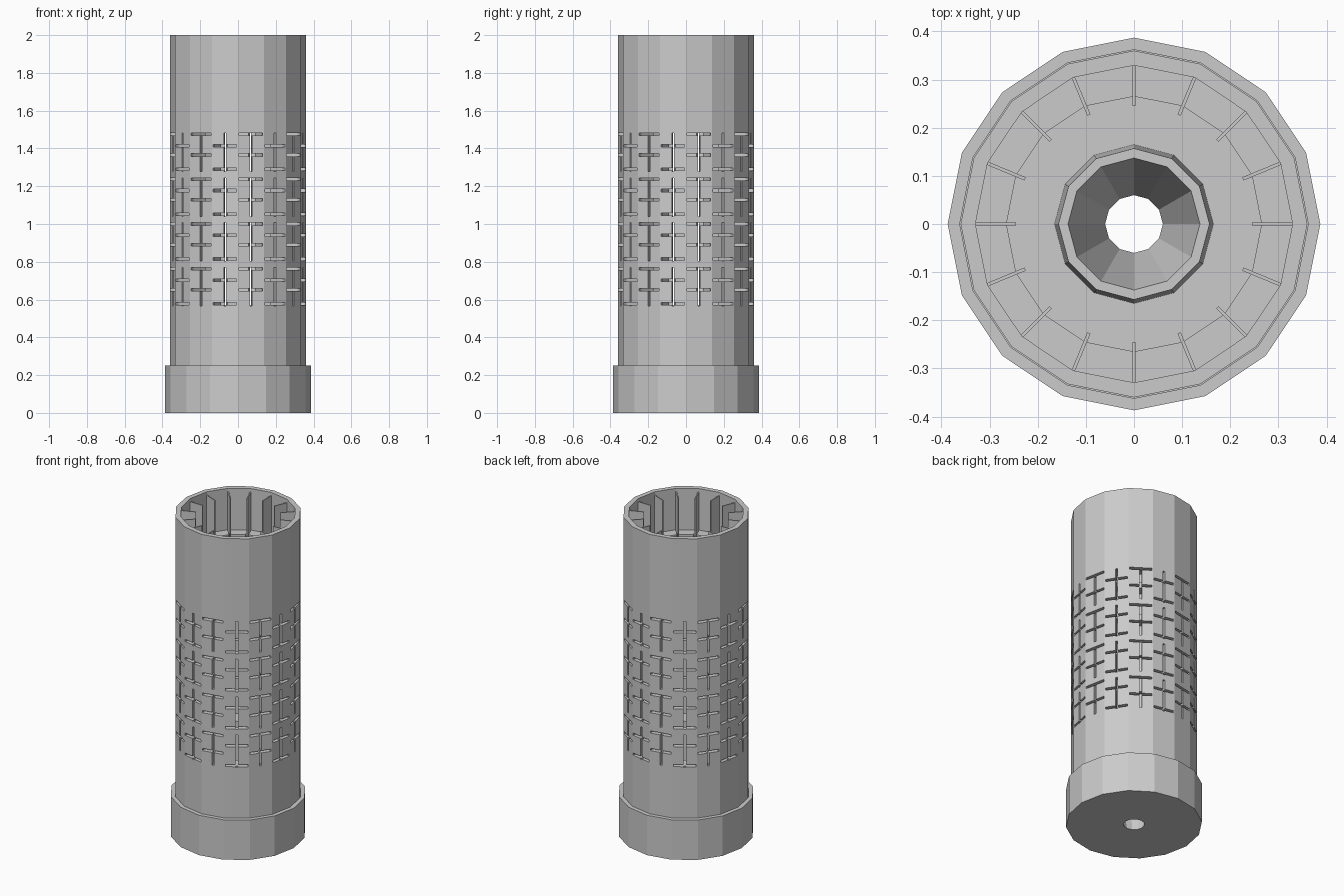
import bpy, bmesh, math
from mathutils import Vector, Matrix

if "Cube" in bpy.data.objects:
    bpy.data.objects.remove(bpy.data.objects["Cube"])

SIDES = 16
metal = bpy.data.materials.new("plain_grey")
metal.diffuse_color = (0.6, 0.6, 0.6, 1)
metal.use_nodes = True
metal.node_tree.nodes["Principled BSDF"].inputs["Base Color"].default_value = metal.diffuse_color


def finish(bm, name):
    bmesh.ops.recalc_face_normals(bm, faces=bm.faces)
    me = bpy.data.meshes.new(name)
    bm.to_mesh(me)
    bm.free()
    me.materials.append(metal)
    ob = bpy.data.objects.new(name, me)
    bpy.context.collection.objects.link(ob)
    return ob


def lathe(name, profile, sides=SIDES):
    """Spin a closed (radius, z) profile around z."""
    bm = bmesh.new()
    rings = []
    for i in range(sides):
        a = 2 * math.pi * i / sides
        rings.append([bm.verts.new((r * math.cos(a), r * math.sin(a), z)) for r, z in profile])
    n = len(profile)
    for i in range(sides):
        p, q = rings[i], rings[(i + 1) % sides]
        for j in range(n):
            k = (j + 1) % n
            bm.faces.new((p[j], q[j], q[k], p[k]))
    return finish(bm, name)


# base cap: cup with a floor and a raised outer collar
lathe("base_cap", [(0.11, 0), (0.387, 0), (0.387, 0.25), (0.362, 0.25), (0.362, 0.1), (0.11, 0.1)])

# central flared nozzle, 12-sided
lathe("nozzle", [(0.06, 0), (0.137, 0.3), (0.157, 0.3), (0.165, 0.1), (0.12, 0.1), (0.12, 0)], 12)

# inner support rings
for name, z in (("upper_ring", 1.70), ("middle_ring", 1.49), ("lower_ring", 0.53)):
    lathe(name, [(0.265, z), (0.345, z), (0.345, z + 0.04), (0.265, z + 0.04)])

# tube wall: every facet is a grid of cells, slot cells are left open
R, HALF = 0.36, 0.007
U = [0, 0.04, 0.455, 0.545, 0.95, 1]
bands = [1.475 - 0.2375 * i for i in range(4)]
BAR_OFFSETS = ((0.0, 0.11), (0.06, 0.185))      # alternate facets
HEIGHT = 0.19
levels = {0.1, 2.0}
for top in bands:
    levels |= {round(top + HALF, 4), round(top - HEIGHT - HALF, 4)}
    for d in BAR_OFFSETS[0] + BAR_OFFSETS[1]:
        levels |= {round(top - d - HALF, 4), round(top - d + HALF, 4)}
levels = sorted(levels)


def is_slot(side, col, z):
    for top in bands:
        if col == 2 and top - HEIGHT - HALF < z < top + HALF:
            return True
        if 1 <= col <= 3 and any(abs(z - top + d) < HALF for d in BAR_OFFSETS[side % 2]):
            return True
    return False


bm = bmesh.new()
for s in range(SIDES):
    a, b = (Vector((R * math.cos(t), R * math.sin(t), 0))
            for t in (2 * math.pi * s / SIDES, 2 * math.pi * (s + 1) / SIDES))
    for c in range(len(U) - 1):
        p, q = a.lerp(b, U[c]), a.lerp(b, U[c + 1])
        for z0, z1 in zip(levels, levels[1:]):
            if is_slot(s, c, (z0 + z1) / 2):
                continue
            bm.faces.new([bm.verts.new((v.x, v.y, z)) for v, z in ((p, z0), (q, z0), (q, z1), (p, z1))])
bmesh.ops.remove_doubles(bm, verts=bm.verts, dist=0.0005)
wall = finish(bm, "slotted_tube")
# make sure the thickness grows inwards
if wall.data.polygons[0].normal.dot(wall.data.polygons[0].center) < 0:
    wall.data.flip_normals()
solid = wall.modifiers.new("thickness", 'SOLIDIFY')
solid.thickness = 0.03
solid.offset = -1

# radial fins inside the tube, one at each corner
bm = bmesh.new()
for i in range(SIDES):
    m = (Matrix.Rotation(2 * math.pi * i / SIDES, 4, 'Z')
         @ Matrix.Translation((0.2925, 0, 1.255))
         @ Matrix.Diagonal((0.095, 0.007, 1.45, 1)))
    bmesh.ops.create_cube(bm, size=1, matrix=m)
finish(bm, "inner_fins")
